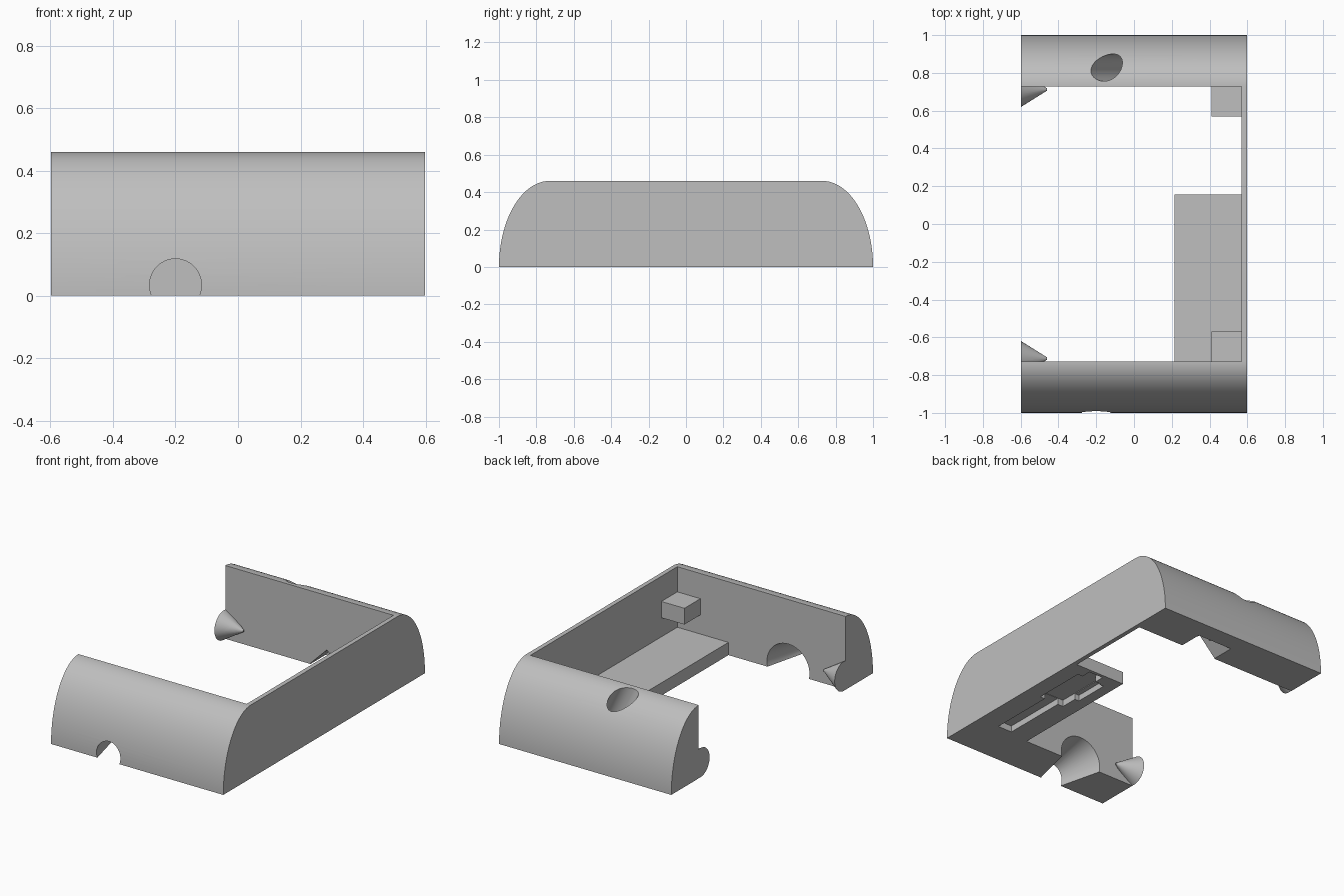
import bpy, bmesh, math
from mathutils import Vector

old = bpy.data.objects.get("Cube")
if old:
    bpy.data.objects.remove(old, do_unlink=True)

grey = bpy.data.materials.new("light grey plastic")
grey.use_nodes = True
COLOR = (0.52, 0.52, 0.52, 1)
grey.diffuse_color = COLOR
grey.node_tree.nodes["Principled BSDF"].inputs["Base Color"].default_value = COLOR

HX = 0.598      # half length along x
INNER = 0.728   # inner face of the thick walls
HEIGHT = 0.46
WALL_X = 0.57   # inner face of the thin end wall


def finish(name, bm):
    bmesh.ops.recalc_face_normals(bm, faces=bm.faces[:])
    mesh = bpy.data.meshes.new(name)
    bm.to_mesh(mesh)
    bm.free()
    mesh.materials.append(grey)
    obj = bpy.data.objects.new(name, mesh)
    bpy.context.collection.objects.link(obj)
    return obj


def box(name, x, y, z, tilt=0):
    bm = bmesh.new()
    bmesh.ops.create_cube(bm, size=1)
    for v in bm.verts:
        v.co = Vector(v.co[i] * (r[1] - r[0]) for i, r in enumerate((x, y, z)))
    obj = finish(name, bm)
    obj.location = [(r[0] + r[1]) / 2 for r in (x, y, z)]
    obj.rotation_euler.y = tilt
    return obj


def cone(name, start, end, r1, r2, sides=48):
    start, end = Vector(start), Vector(end)
    axis = end - start
    bm = bmesh.new()
    bmesh.ops.create_cone(bm, cap_ends=True, segments=sides,
                          radius1=r1, radius2=r2, depth=axis.length)
    rot = axis.to_track_quat('Z', 'Y').to_matrix()
    for v in bm.verts:
        v.co = rot @ v.co + (start + end) / 2
    return finish(name, bm)


def cut(target, *cutters):
    for c in cutters:
        c.hide_render = True
        mod = target.modifiers.new("cut", 'BOOLEAN')
        mod.operation = 'DIFFERENCE'
        mod.solver = 'EXACT'
        mod.object = c
    bpy.context.view_layer.update()
    graph = bpy.context.evaluated_depsgraph_get()
    mesh = bpy.data.meshes.new_from_object(target.evaluated_get(graph))
    target.modifiers.clear()
    target.data = mesh
    for c in cutters:
        bpy.data.objects.remove(c, do_unlink=True)


def smooth(obj):
    bpy.ops.object.select_all(action='DESELECT')
    obj.select_set(True)
    bpy.context.view_layer.objects.active = obj
    bpy.ops.object.shade_smooth_by_angle(angle=math.radians(30))


# Shell: rounded profile extruded along x
STEPS = 32
quarter = [(INNER + (1 - INNER) * math.cos(t), HEIGHT * math.sin(t))
           for t in (i * math.pi / 2 / STEPS for i in range(STEPS + 1))]
profile = quarter + [(-y, z) for y, z in reversed(quarter)]
bm = bmesh.new()
face = bm.faces.new([bm.verts.new((-HX, y, z)) for y, z in profile])
out = bmesh.ops.extrude_face_region(bm, geom=[face])
bmesh.ops.translate(bm, vec=(2 * HX, 0, 0),
                    verts=[g for g in out["geom"] if isinstance(g, bmesh.types.BMVert)])
shell = finish("shell", bm)

# Open interior, flared cable hole, slanted back hole and its tilted pocket
slope = (1 - 0.083 / 0.147) / 0.27
cut(shell,
    box("interior_cutter", (-1, WALL_X), (-INNER, INNER), (-1, 1)),
    cone("cable_cutter", (-0.2, -1.05, 0.033), (-0.2, -0.68, 0.033), 0.071, 0.159),
    cone("slant_cutter", (-0.24, 0.828, 0.626), (0.03, 0.828, 0.06), 0.072, 0.072),
    box("pocket_cutter", (0.02, 0.22), (0.70, 0.88), (-0.092, 0.072), math.radians(45)))
# Slide the pocket's lower part clear through the underside
cut(shell, box("pocket_exit_cutter", (0.03, 0.33), (0.70, 0.88), (-0.14, 0.026),
               math.radians(45)))
smooth(shell)

# Base plate with screw clearance hole and switch recess underneath
plate = box("base_plate", (0.215, WALL_X), (-INNER, 0.155), (0, 0.08))
cut(plate,
    cone("clearance_cutter", (0.495, -0.648, -0.1), (0.495, -0.648, 0.2), 0.056, 0.056),
    box("channel_cutter", (0.355, 0.455), (-0.70, 0.135), (-0.1, 0.04)),
    box("switch_cutter", (0.315, 0.49), (-0.275, 0.07), (-0.1, 0.042)),
    box("lever_cutter", (0.285, 0.40), (-0.165, 0.06), (-0.1, 0.038)))
smooth(plate)

for side, label in ((-1, "front"), (1, "back")):
    # Screw block on the end wall
    ys = sorted((side * 0.57, side * INNER))
    block = box(label + "_screw_block", (0.41, WALL_X), ys, (0.2, 0.302))
    cy = side * 0.65
    cut(block, cone("screw_cutter", (0.495, cy, 0), (0.495, cy, 0.5), 0.03, 0.03))
    smooth(block)

    # Tapered lug at the open end
    ly = side * 0.712
    lug = cone(label + "_lug", (-HX, ly, 0.092), (-0.46, ly, 0.092), 0.092, 0.006)
    hy = side * 0.682
    cut(lug,
        cone("lug_hole_cutter", (-0.8, hy, 0.09), (-0.3, hy, 0.09), 0.03, 0.03),
        box("lug_trim_cutter", (-1, 0), sorted((side * INNER, side * 1.2)), (-1, 1)))
    smooth(lug)
